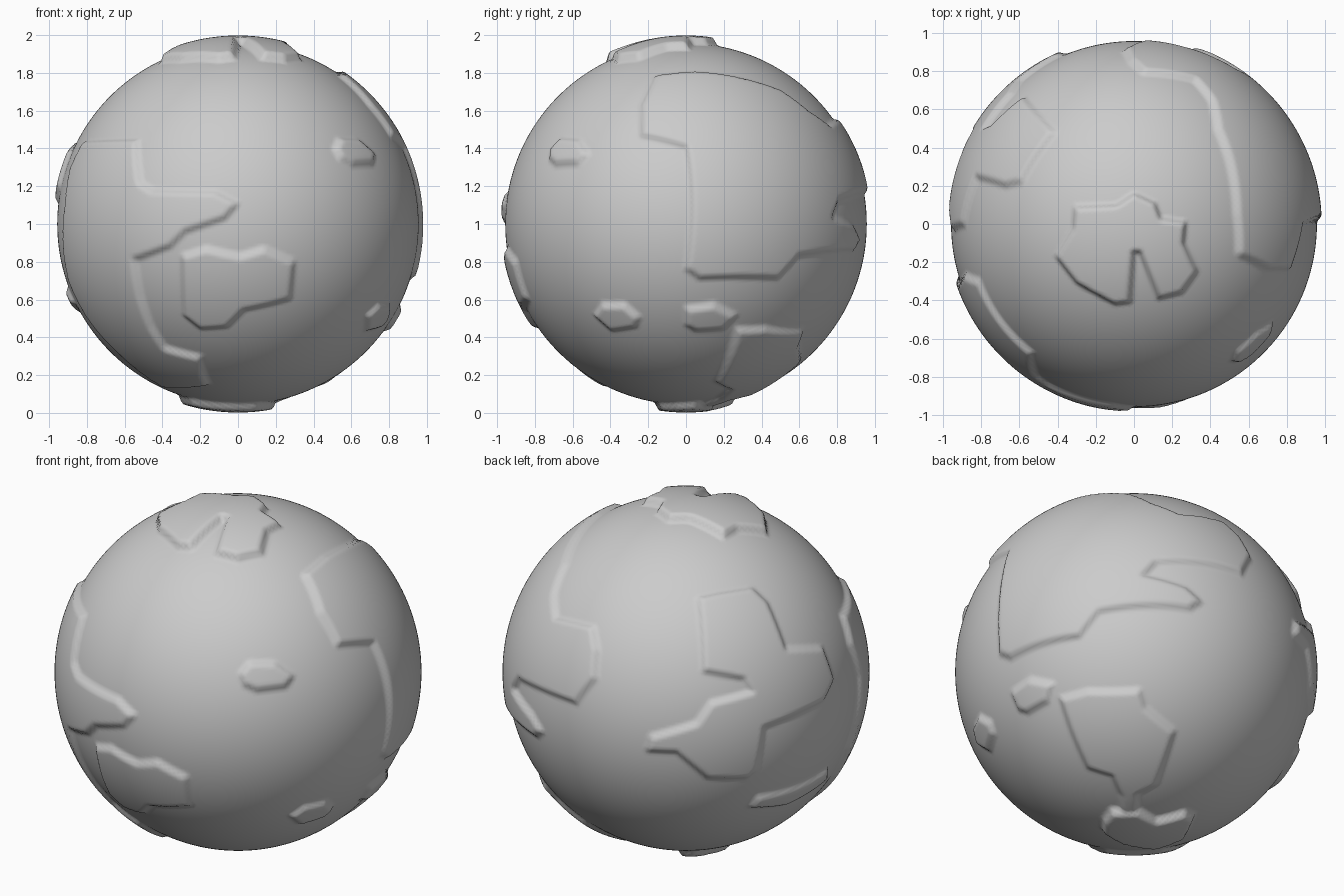
import bpy, bmesh
from math import sin, cos, radians, sqrt, acos
from mathutils import Vector

if "Cube" in bpy.data.objects:
    bpy.data.objects.remove(bpy.data.objects["Cube"])

SEA, LAND, CAP = 0.957, 0.982, 0.998

# viewing directions (azimuth, elevation) in which the coast outlines are drawn
FRONT, RIGHT, TOP, BOTTOM = (0, 0), (90, 0), (0, 90), (0, -90)
FRONT_RIGHT, BACK_LEFT, BACK_RIGHT = (35, 25), (219, 21), (140, -30)


def on_globe(view, u, v):
    """Unit direction of the globe point seen at (u, v) from a view."""
    a, e = radians(view[0]), radians(view[1])
    h = Vector((sin(a), -cos(a), 0))
    side = Vector((cos(a), sin(a), 0))
    up = -sin(e) * h + Vector((0, 0, cos(e)))
    out = cos(e) * h + Vector((0, 0, sin(e)))
    w = sqrt(max(0.0, 0.955 - u * u - v * v))
    return (u * side + v * up + w * out).normalized()


def flatten(p, c, t, b):
    """Equidistant map projection around the direction c."""
    ang = acos(max(-1, min(1, p.dot(c))))
    x, y = p.dot(t), p.dot(b)
    n = sqrt(x * x + y * y) or 1.0
    return x / n * ang, y / n * ang


lands = []


def land(*parts, radius=LAND):
    """Register a coastline given as (view, [(u, v), ...]) parts."""
    pts = [on_globe(view, u, v) for view, uv in parts for u, v in uv]
    c = sum(pts, Vector()).normalized()
    t = c.orthogonal().normalized()
    b = c.cross(t)
    poly = [flatten(p, c, t, b) for p in pts]
    reach = max(sqrt(x * x + y * y) for x, y in poly) + 0.04
    lands.append((c, t, b, poly, cos(reach), radius))


def coast_distance(x, y, poly):
    """Signed distance to the coast, positive on land."""
    best, inside = 9.0, False
    px, py = poly[-1]
    for qx, qy in poly:
        dx, dy = qx - px, qy - py
        s = ((x - px) * dx + (y - py) * dy) / (dx * dx + dy * dy + 1e-12)
        s = 0.0 if s < 0 else 1.0 if s > 1 else s
        ex, ey = x - px - s * dx, y - py - s * dy
        best = min(best, ex * ex + ey * ey)
        if (py > y) != (qy > y) and x < px + (y - py) * dx / dy:
            inside = not inside
        px, py = qx, qy
    return sqrt(best) if inside else -sqrt(best)


# polar caps
land((TOP, [(-.31, .09), (-.09, .1), (0, .16), (.11, .11), (.14, .03), (.27, .01),
            (.26, -.1), (.33, -.25), (.25, -.36), (.13, -.39), (.03, -.15), (0, -.15),
            (-.02, -.41), (-.1, -.42), (-.3, -.31), (-.41, -.17), (-.32, -.02)]), radius=CAP)
land((BOTTOM, [(.17, .05), (.2, -.05), (.1, -.15), (-.04, -.14), (-.14, -.26),
               (-.22, -.24), (-.31, -.05), (-.25, .12), (-.05, .16), (.1, .14)]), radius=CAP)

# western continent with its long cape
land((FRONT, [(-.54, .45), (-.52, .22), (-.46, .18), (-.12, .17), (0, .11), (-.07, .03),
              (-.28, -.04), (-.36, -.12), (-.55, -.19), (-.52, -.38), (-.46, -.55),
              (-.39, -.66), (-.2, -.71), (-.16, -.86), (-.39, -.87), (-.6, -.72),
              (-.8, -.5), (-.9, -.3), (-.93, -.1), (-.92, .1), (-.89, .3), (-.82, .44)]))

# southern front block
land((FRONT, [(-.3, -.17), (-.17, -.13), (.01, -.17), (.14, -.13), (.3, -.2), (.28, -.4),
              (.03, -.46), (-.06, -.55), (-.2, -.56), (-.29, -.49)]))

# large eastern continent, running round to the back
land((RIGHT, [(-.17, .78), (-.24, .63), (-.24, .47), (0, .41), (0, -.24), (.07, -.29),
              (.49, -.29), (.6, -.17)]),
     (BACK_RIGHT, [(.3, .34), (.365, .38), (.28, .455), (.05, .52), (.12, .59), (.58, .53)]),
     (TOP, [(-.05, .92), (-.02, .86), (.05, .8), (.32, .76), (.41, .65), (.44, .5), (.5, .34),
            (.54, .05), (.55, -.16)]))

# southern back continent with a neck to the polar cap
land((BACK_RIGHT, [(-.4, -.14), (-.25, -.1), (.03, -.095), (.06, -.19), (.22, -.32),
                   (.12, -.61), (.02, -.66), (.02, -.79), (-.07, -.79), (-.07, -.665),
                   (-.12, -.56), (-.25, -.52), (-.34, -.32)]))

# back left continent
land((BACK_LEFT, [(.02, .46), (.13, .48), (.32, .5), (.4, .42), (.49, .17), (.7, .16),
                  (.76, -.02), (.7, -.13), (.36, -.25), (.32, -.49), (.27, -.53),
                  (.05, -.52), (-.12, -.37), (-.28, -.36), (-.26, -.28), (-.01, -.21),
                  (.07, -.1), (.29, -.05), (.25, .02), (.03, .07)]))

# islands
land((BACK_LEFT, [(.29, -.7), (.33, -.64), (.6, -.585), (.73, -.52), (.73, -.57), (.49, -.7)]))
land((FRONT_RIGHT, [(.01, -.01), (.06, .05), (.2, .05), (.3, -.02), (.26, -.08),
                    (.1, -.1), (.03, -.07)]))
land((RIGHT, [(-.49, -.49), (-.45, -.43), (-.33, -.43), (-.25, -.5), (-.27, -.55), (-.4, -.57)]))
land((RIGHT, [(0, -.45), (.15, -.43), (.27, -.49), (.2, -.56), (.05, -.57), (0, -.54)]))

# globe: raise every vertex lying on land, with a soft bevelled shore
bm = bmesh.new()
bmesh.ops.create_icosphere(bm, subdivisions=7, radius=1.0)
for vert in bm.verts:
    p = vert.co.normalized()
    r = SEA
    for c, t, b, poly, limit, top in lands:
        if p.dot(c) > limit:
            d = coast_distance(*flatten(p, c, t, b), poly)
            s = max(0.0, min(1.0, (d + 0.018) / 0.042))
            r = max(r, SEA + (top - SEA) * s * s * (3 - 2 * s))
    vert.co = p * r + Vector((0, 0, 1))
mesh = bpy.data.meshes.new("globe")
bm.to_mesh(mesh)
bm.free()
mesh.polygons.foreach_set("use_smooth", [True] * len(mesh.polygons))
globe = bpy.data.objects.new("globe", mesh)
bpy.context.collection.objects.link(globe)
